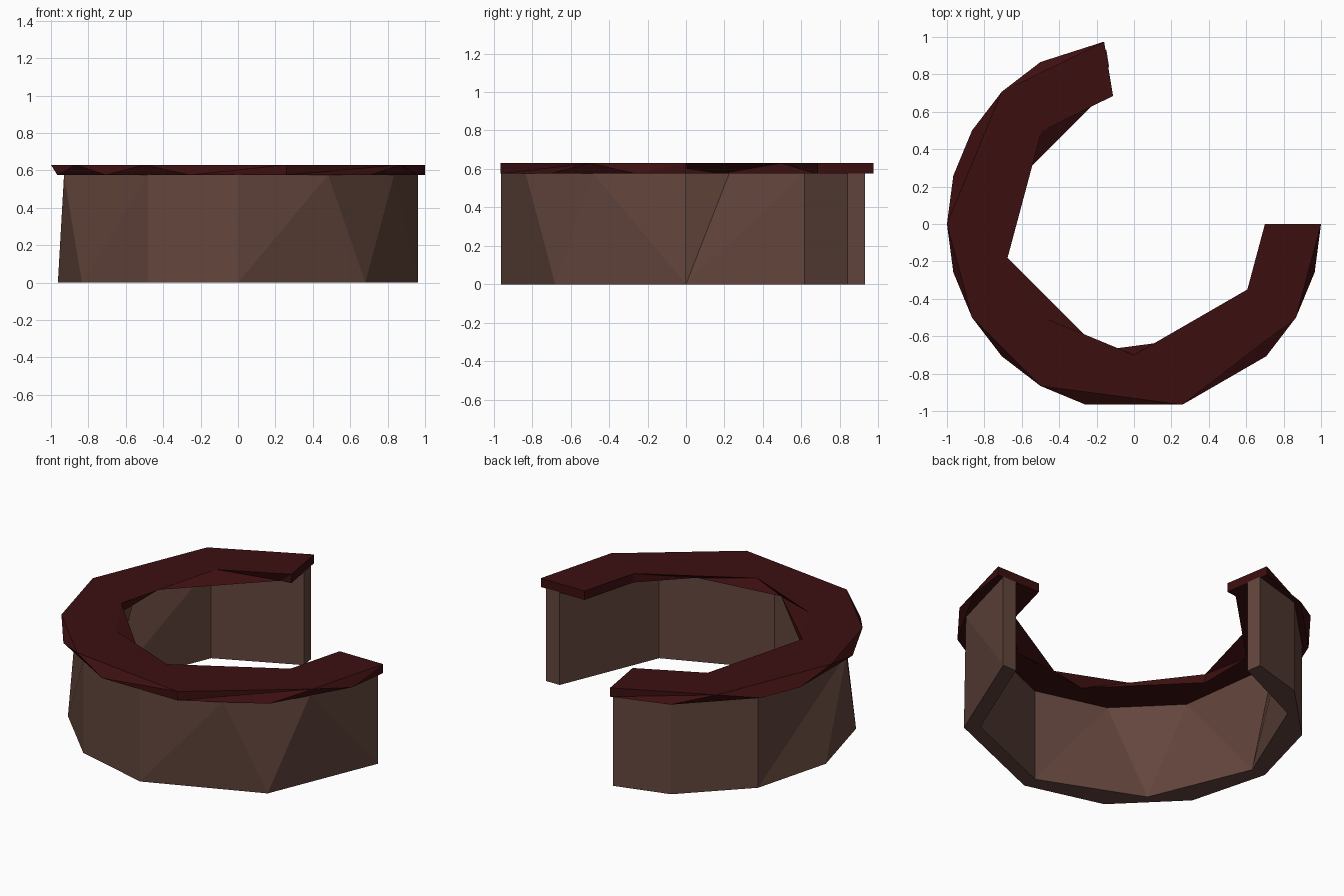
import bpy, bmesh, math

if "Cube" in bpy.data.objects:
    bpy.data.objects.remove(bpy.data.objects["Cube"])


def material(name, rgb):
    m = bpy.data.materials.new(name)
    m.diffuse_color = (*rgb, 1)
    m.use_nodes = True
    m.node_tree.nodes["Principled BSDF"].inputs["Base Color"].default_value = m.diffuse_color
    return m


def arc(angles, radius, end_radius, z):
    """Points clockwise from +x; the last one is the cut end of the arc."""
    pts = []
    for i, deg in enumerate(angles):
        r = end_radius if i == len(angles) - 1 else radius
        a = -math.radians(deg)
        pts.append((deg, (r * math.cos(a), r * math.sin(a), z)))
    return pts


def strip(bm, a, b):
    """Triangles zipped between two arcs in angle order."""
    i = j = 0
    while i < len(a) - 1 or j < len(b) - 1:
        step_a = j == len(b) - 1 or (i < len(a) - 1 and a[i + 1][0] <= b[j + 1][0])
        if step_a:
            bm.faces.new((a[i][1], b[j][1], a[i + 1][1]))
            i += 1
        else:
            bm.faces.new((a[i][1], b[j][1], b[j + 1][1]))
            j += 1


def curved_block(name, mat, arcs):
    """Solid arc from outer bottom, outer top, inner top, inner bottom arcs."""
    bm = bmesh.new()
    rails = [[(deg, bm.verts.new(p)) for deg, p in pts] for pts in arcs]
    for k in range(4):
        strip(bm, rails[k], rails[(k + 1) % 4])
    for end in (0, -1):
        bm.faces.new([rail[end][1] for rail in rails])
    bmesh.ops.recalc_face_normals(bm, faces=bm.faces)
    me = bpy.data.meshes.new(name)
    bm.to_mesh(me)
    bm.free()
    me.materials.append(mat)
    ob = bpy.data.objects.new(name, me)
    bpy.context.collection.objects.link(ob)
    return ob


wood = material("brown_wood", (0.125, 0.061, 0.046))
dark_red = material("dark_red_top", (0.045, 0.0046, 0.005))

# Curved counter wall
END = 261
curved_block("counter_wall", wood, [
    arc([0, 45, 90, 120, 150, 180, 210, 240, END], 0.963, 0.942, 0.0),
    arc([0, 30, 60, 90, 120, 165, 210, 240, END], 0.963, 0.942, 0.577),
    arc([0, 45, 90, 120, 150, 195, 225, END], 0.87, 0.85, 0.577),
    arc([0, 45, 90, 135, 180, 225, END], 0.87, 0.85, 0.0),
])

# Overhanging counter top
END = 260.7
curved_block("counter_top", dark_red, [
    arc([0, 15, 45, 75, 105, 135, 165, 195, 210, 240, END], 1.0, 0.988, 0.575),
    arc([0, 30, 75, 120, 150, 180, 225, END], 1.0, 0.988, 0.63),
    arc([0, 30, 90, 135, 165, 225, END], 0.7, 0.694, 0.63),
    arc([0, 30, 60, 105, 165, 195, 255, END], 0.7, 0.694, 0.575),
])
